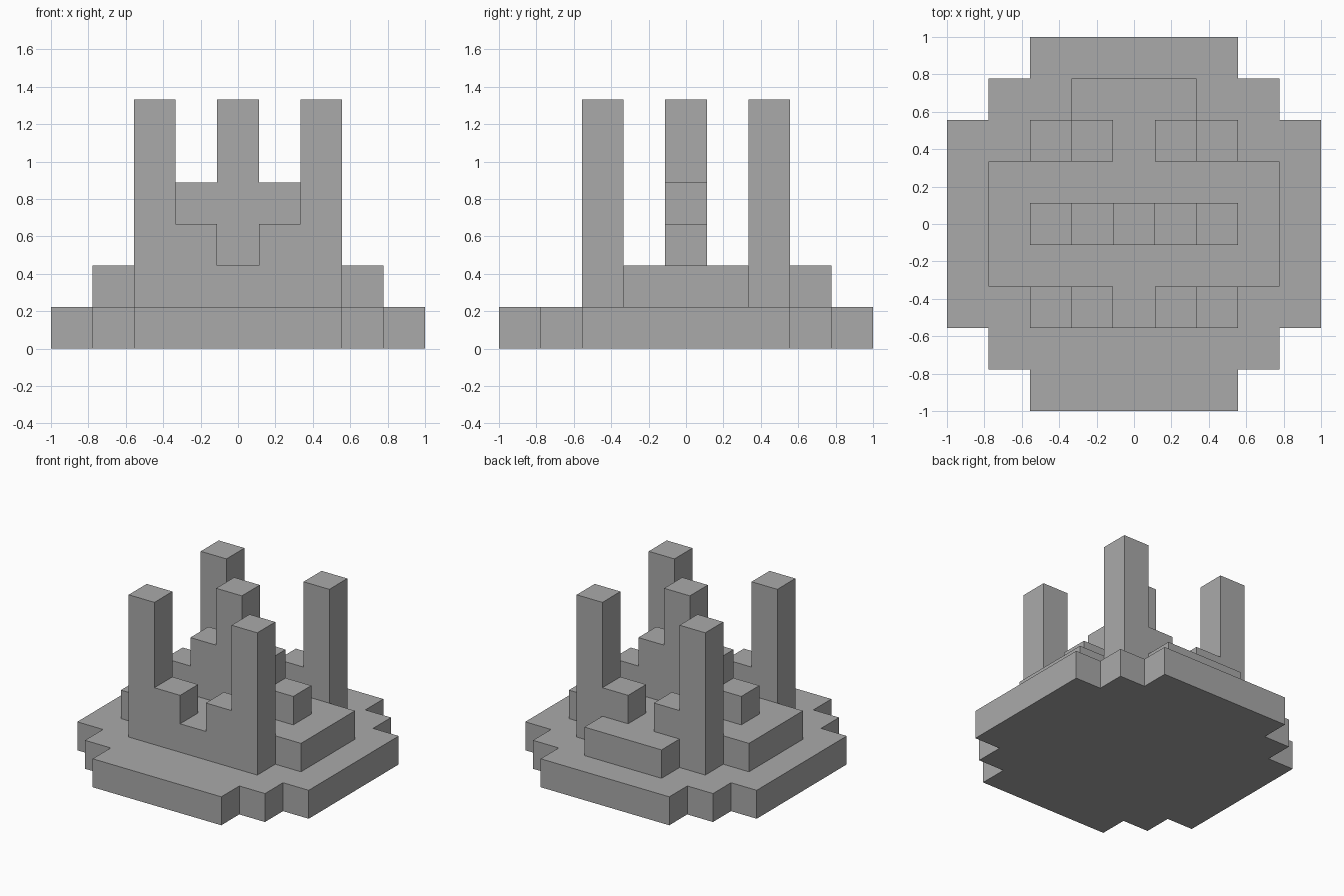
import bpy
import bmesh
from mathutils import Vector

U = 2 / 9  # one block

cube = bpy.data.objects.get("Cube")
if cube:
    bpy.data.objects.remove(cube, do_unlink=True)

stone = bpy.data.materials.new("grey stone")
stone.use_nodes = True
grey = (0.4, 0.4, 0.4, 1)
stone.diffuse_color = grey
stone.node_tree.nodes["Principled BSDF"].inputs["Base Color"].default_value = grey


def prism(name, outline, direction):
    """Extrude a closed outline, in blocks, along a direction."""
    bm = bmesh.new()
    face = bm.faces.new([bm.verts.new(Vector(p) * U) for p in outline])
    result = bmesh.ops.extrude_face_region(bm, geom=[face], use_keep_orig=True)
    moved = [g for g in result["geom"] if isinstance(g, bmesh.types.BMVert)]
    bmesh.ops.translate(bm, verts=moved, vec=Vector(direction) * U)
    bmesh.ops.recalc_face_normals(bm, faces=bm.faces)
    mesh = bpy.data.meshes.new(name)
    bm.to_mesh(mesh)
    bm.free()
    mesh.materials.append(stone)
    obj = bpy.data.objects.new(name, mesh)
    bpy.context.collection.objects.link(obj)
    return obj


def mirrored(half):
    """Complete a right-hand outline with its left-hand reflection."""
    return half + [(-a, b) for a, b in reversed(half)]


def plan(name, half, bottom):
    return prism(name, [(x, y, bottom) for x, y in mirrored(half)], (0, 0, 1))


def wall(name, half, front):
    return prism(name, [(x, front, z) for x, z in mirrored(half)], (0, 1, 0))


# Stepped round base and the terrace on it
quarter = [(2.5, -4.5), (2.5, -3.5), (3.5, -3.5), (3.5, -2.5), (4.5, -2.5)]
plan("base", quarter + [(x, -y) for x, y in reversed(quarter)], 0)
plan("terrace", [(3.5, -1.5), (3.5, 1.5)], 1)
plan("back_step", [(1.5, 2.5), (1.5, 3.5)], 1)

# Front and back walls, each with two corner towers
towers = [(2.5, 1), (2.5, 6), (1.5, 6), (1.5, 3), (0.5, 3), (0.5, 2)]
for name, front in (("front_wall", -2.5), ("back_wall", 1.5)):
    wall(name, towers, front)

# Central spire stepping down to both sides
wall("central_spire", [(2.5, 2), (2.5, 3), (1.5, 3), (1.5, 4), (0.5, 4), (0.5, 6)], -0.5)
